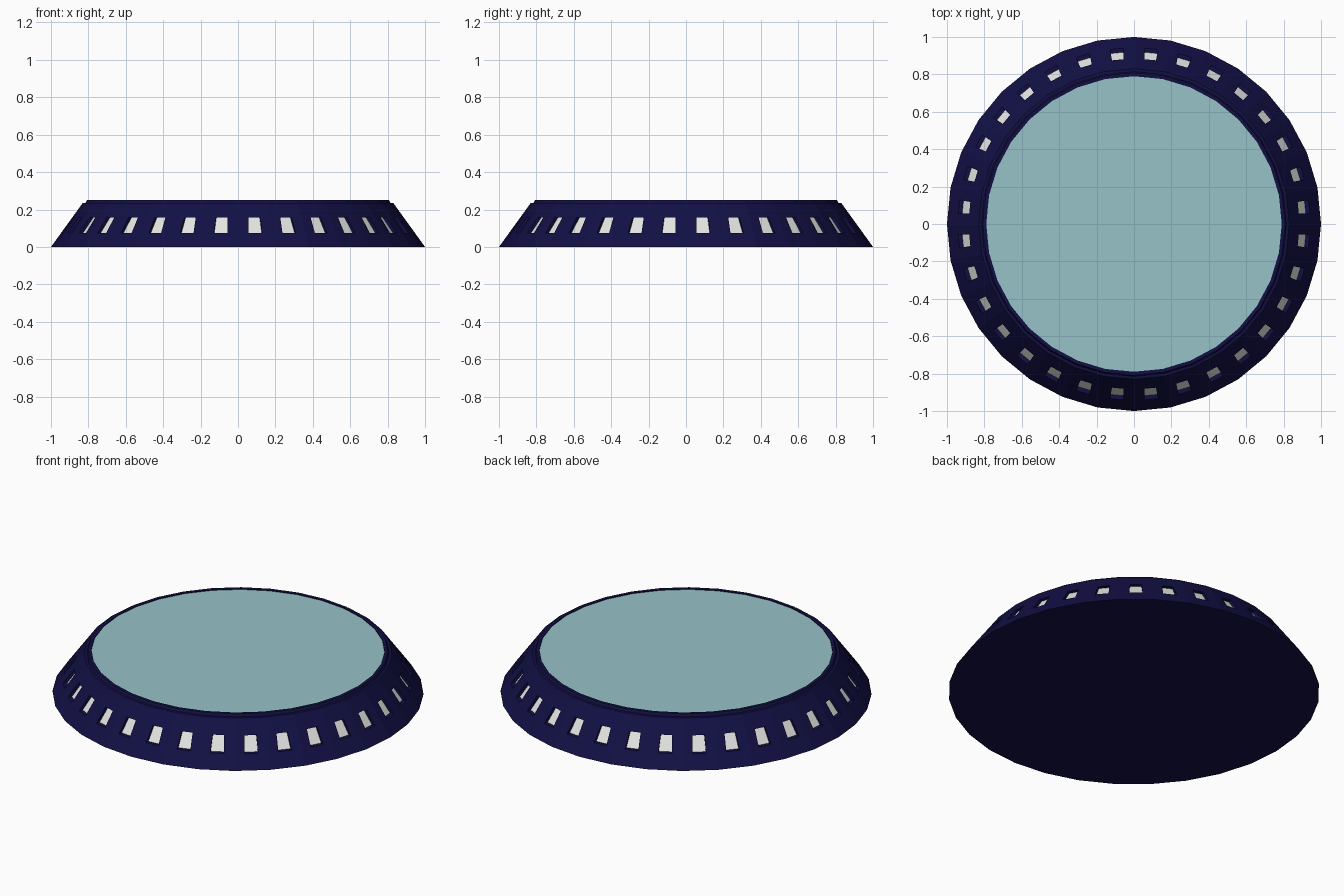
import bpy, bmesh, math
from mathutils import Vector

if "Cube" in bpy.data.objects:
    bpy.data.objects.remove(bpy.data.objects["Cube"])

N = 32
STEP = 2 * math.pi / N


def material(name, rgb):
    m = bpy.data.materials.new(name)
    m.diffuse_color = (*rgb, 1)
    m.use_nodes = True
    m.node_tree.nodes["Principled BSDF"].inputs["Base Color"].default_value = m.diffuse_color
    return m


navy = material("navy", (0.006, 0.005, 0.058))
white = material("window white", (0.78, 0.78, 0.76))
glass = material("pale teal", (0.31, 0.54, 0.58))


def finish(bm, name, mats):
    bmesh.ops.remove_doubles(bm, verts=bm.verts, dist=1e-5)
    bmesh.ops.recalc_face_normals(bm, faces=bm.faces)
    me = bpy.data.meshes.new(name)
    bm.to_mesh(me)
    bm.free()
    for m in mats:
        me.materials.append(m)
    ob = bpy.data.objects.new(name, me)
    bpy.context.collection.objects.link(ob)
    return ob


def polar(r, z, i):
    return Vector((r * math.cos(i * STEP), r * math.sin(i * STEP), z))


def face(bm, pts, mat=0):
    f = bm.faces.new([bm.verts.new(p) for p in pts])
    f.material_index = mat


# sloped hull with one recessed window on every side
R0, R1, H = 1.0, 0.83, 0.235
bm = bmesh.new()
for i in range(N):
    a, b = polar(R0, 0, i), polar(R0, 0, i + 1)
    d, c = polar(R1, H, i), polar(R1, H, i + 1)

    def on_face(u, z):
        t = z / H
        return a.lerp(d, t).lerp(b.lerp(c, t), u)

    outer = [a, b, c, d]
    hole = [on_face(0.30, 0.075), on_face(0.70, 0.075),
            on_face(0.68, 0.157), on_face(0.32, 0.157)]
    inward = -polar(0.022, 0, i + 0.5)
    panel = [p + inward for p in hole]
    for k in range(4):
        n = (k + 1) % 4
        face(bm, [outer[k], outer[n], hole[n], hole[k]])
        face(bm, [hole[k], hole[n], panel[n], panel[k]])
    face(bm, panel, 1)

# stepped rim around the top
rim = [(R1, H), (0.815, 0.236), (0.808, 0.25), (0.79, 0.25), (0.79, 0.242)]
for (ra, za), (rb, zb) in zip(rim, rim[1:]):
    for i in range(N):
        face(bm, [polar(ra, za, i), polar(ra, za, i + 1),
                  polar(rb, zb, i + 1), polar(rb, zb, i)])

# flat underside
face(bm, [polar(R0, 0, i) for i in range(N)])
finish(bm, "hull", [navy, white])

# top disc
bm = bmesh.new()
face(bm, [polar(0.79, 0.245, i) for i in range(N)])
bm.faces.ensure_lookup_table()
top = finish(bm, "top_disc", [glass])
if top.data.polygons[0].normal.z < 0:
    top.data.flip_normals()
